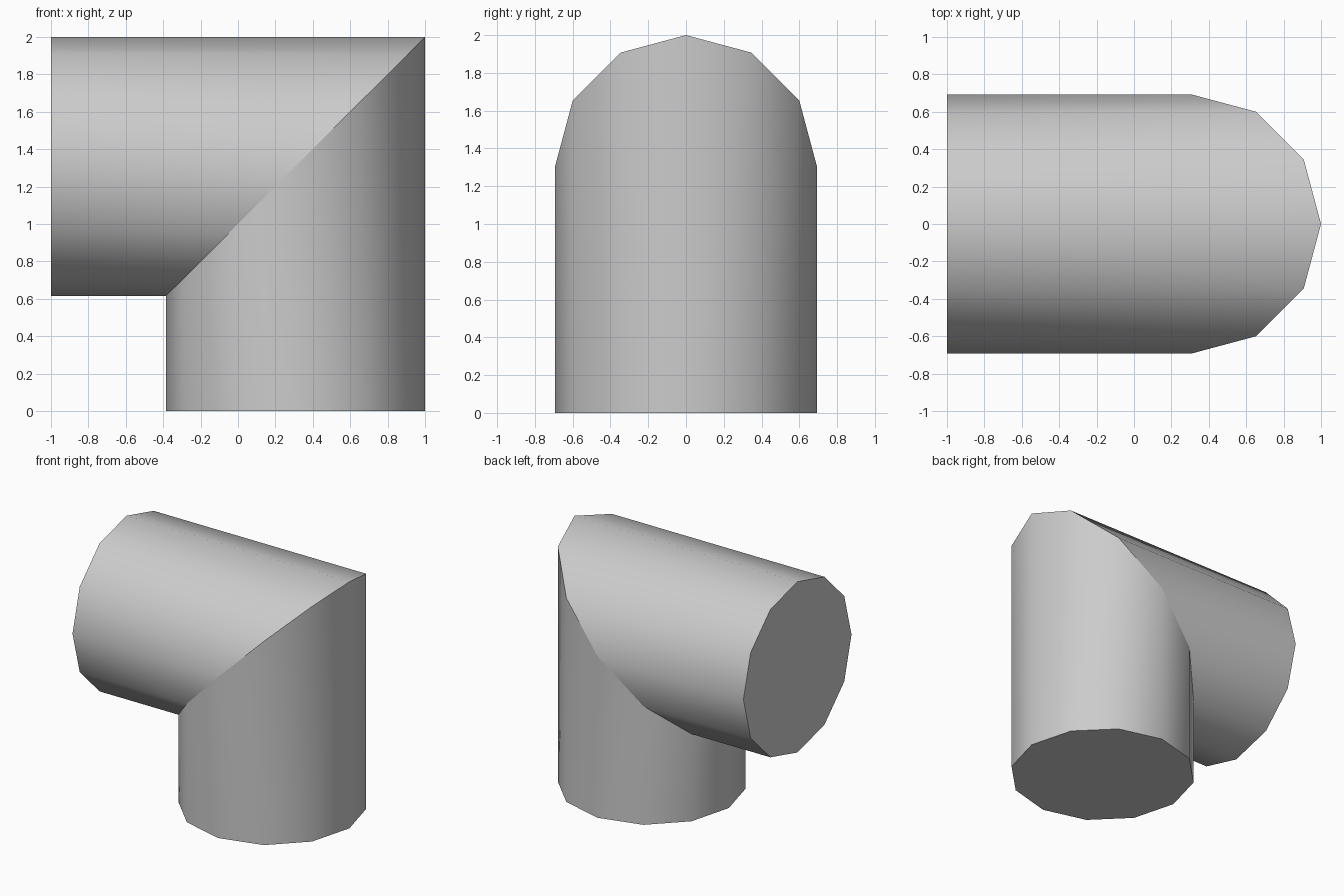
import bpy, bmesh, math

if "Cube" in bpy.data.objects:
    bpy.data.objects.remove(bpy.data.objects["Cube"], do_unlink=True)

SIDES = 12
RADIUS = 0.6925
AXIS_X = 1 - RADIUS  # centre line of the upright leg

# Single grey material
grey = bpy.data.materials.new("plain_grey")
grey.use_nodes = True
colour = (0.6, 0.6, 0.6, 1)
grey.diffuse_color = colour
grey.node_tree.nodes["Principled BSDF"].inputs["Base Color"].default_value = colour

# Rings: foot of the upright leg, mitre at 45 degrees, open end of the level leg
bm = bmesh.new()
foot, mitre, end = [], [], []
for i in range(SIDES):
    a = math.tau * i / SIDES
    x, y = AXIS_X + RADIUS * math.cos(a), RADIUS * math.sin(a)
    foot.append(bm.verts.new((x, y, 0)))
    mitre.append(bm.verts.new((x, y, x + 1)))
    end.append(bm.verts.new((-1, y, x + 1)))

# Smooth walls of both legs
for low, high in ((foot, mitre), (mitre, end)):
    for i in range(SIDES):
        j = (i + 1) % SIDES
        bm.faces.new((low[i], low[j], high[j], high[i])).smooth = True

# Flat end caps
bm.faces.new(foot[::-1])
bm.faces.new(end)

# Crisp edges around the caps and the mitre
for ring in (foot, mitre, end):
    for i in range(SIDES):
        bm.edges.get((ring[i], ring[(i + 1) % SIDES])).smooth = False

bmesh.ops.recalc_face_normals(bm, faces=bm.faces[:])
mesh = bpy.data.meshes.new("pipe_elbow")
bm.to_mesh(mesh)
bm.free()
mesh.materials.append(grey)
elbow = bpy.data.objects.new("pipe_elbow", mesh)
bpy.context.collection.objects.link(elbow)
